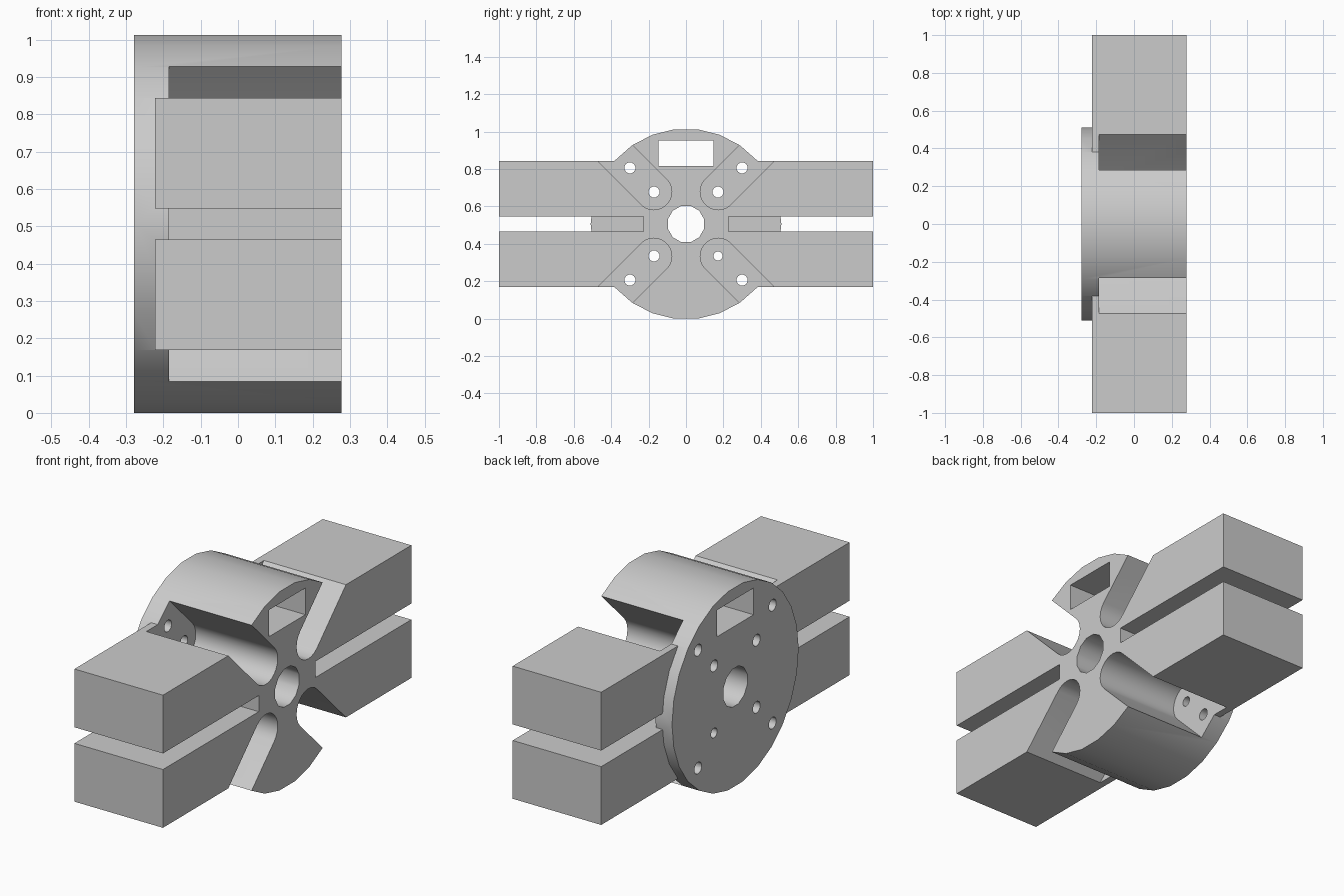
import bpy, bmesh
from math import sin, cos, pi, radians

if "Cube" in bpy.data.objects:
    bpy.data.objects.remove(bpy.data.objects["Cube"], do_unlink=True)

MID = 0.506            # height of the hub axis
FRONT, BACK, FLOOR, ARM_BACK = 0.277, -0.278, -0.185, -0.222

grey = bpy.data.materials.new("plain grey")
grey.use_nodes = True
grey.diffuse_color = (0.6, 0.6, 0.6, 1)
grey.node_tree.nodes["Principled BSDF"].inputs["Base Color"].default_value = (0.6, 0.6, 0.6, 1)


def prism(name, points, x0, x1):
    """Extrude a (y, z) outline, measured from the hub axis, along x."""
    bm = bmesh.new()
    face = bm.faces.new([bm.verts.new((x0, y, z + MID)) for y, z in points])
    top = bmesh.ops.extrude_face_region(bm, geom=[face])["geom"]
    for v in top:
        if isinstance(v, bmesh.types.BMVert):
            v.co.x = x1
    bmesh.ops.recalc_face_normals(bm, faces=bm.faces)
    mesh = bpy.data.meshes.new(name)
    bm.to_mesh(mesh)
    bm.free()
    mesh.materials.append(grey)
    obj = bpy.data.objects.new(name, mesh)
    bpy.context.collection.objects.link(obj)
    return obj


def rect(y0, y1, z0, z1):
    return [(y0, z0), (y1, z0), (y1, z1), (y0, z1)]


def circle(y, z, r, n):
    steps = [2 * pi * (i + 0.5) / n + pi / 2 for i in range(n)]
    return [(y + r * cos(a), z + r * sin(a)) for a in steps]


def slot(sy, sz, start=0.172, r=0.096, length=0.6):
    """Round-bottomed channel running outwards along a diagonal."""
    k = 0.5 ** 0.5
    arc = [pi / 2 + pi * i / 12 for i in range(13)]
    outline = [(r * cos(a), r * sin(a)) for a in arc] + [(length, -r), (length, r)]
    return [(sy * (start + k * (u - v)), sz * (start + k * (u + v))) for u, v in outline]


def combine(target, tool, operation):
    mod = target.modifiers.new(operation, 'BOOLEAN')
    mod.operation, mod.solver, mod.object = operation, 'EXACT', tool
    bpy.context.view_layer.objects.active = target
    bpy.ops.object.modifier_apply(modifier=mod.name)
    bpy.data.objects.remove(tool, do_unlink=True)


# Round hub with two long bars passing through it
hub = prism("slotted_hub", circle(0, 0, 0.51, 26), BACK, FRONT)
for side in (-1, 1):
    z0, z1 = sorted((side * 0.041, side * 0.338))
    combine(hub, prism("arm_bar", rect(-1, 1, z0, z1), ARM_BACK, FRONT), 'UNION')

# Channels between the bars and diagonal slots, all stopping at the back plate
for sy in (-1, 1):
    y0, y1 = sorted((sy * 0.228, sy * 1.1))
    combine(hub, prism("gap_cutter", rect(y0, y1, -0.041, 0.041), FLOOR, 0.4), 'DIFFERENCE')
    for sz in (-1, 1):
        combine(hub, prism("slot_cutter", slot(sy, sz), FLOOR, 0.4), 'DIFFERENCE')
        # Screw holes through the slot floors
        for d in (0.171, 0.3):
            small = d < 0.2 and sy > 0 and sz < 0
            hole = circle(sy * d, sz * d, 0.025 if small else 0.03, 12)
            combine(hub, prism("screw_cutter", hole, -0.4, 0.4), 'DIFFERENCE')

# Central bore and rectangular window
combine(hub, prism("bore_cutter", circle(0, 0, 0.1, 12), -0.4, 0.4), 'DIFFERENCE')
combine(hub, prism("window_cutter", rect(-0.147, 0.147, 0.31, 0.446), -0.4, 0.4), 'DIFFERENCE')

# Smooth the curved walls, keep the machined edges sharp
bpy.ops.object.select_all(action='DESELECT')
hub.select_set(True)
bpy.context.view_layer.objects.active = hub
bpy.ops.object.shade_smooth_by_angle(angle=radians(35))
